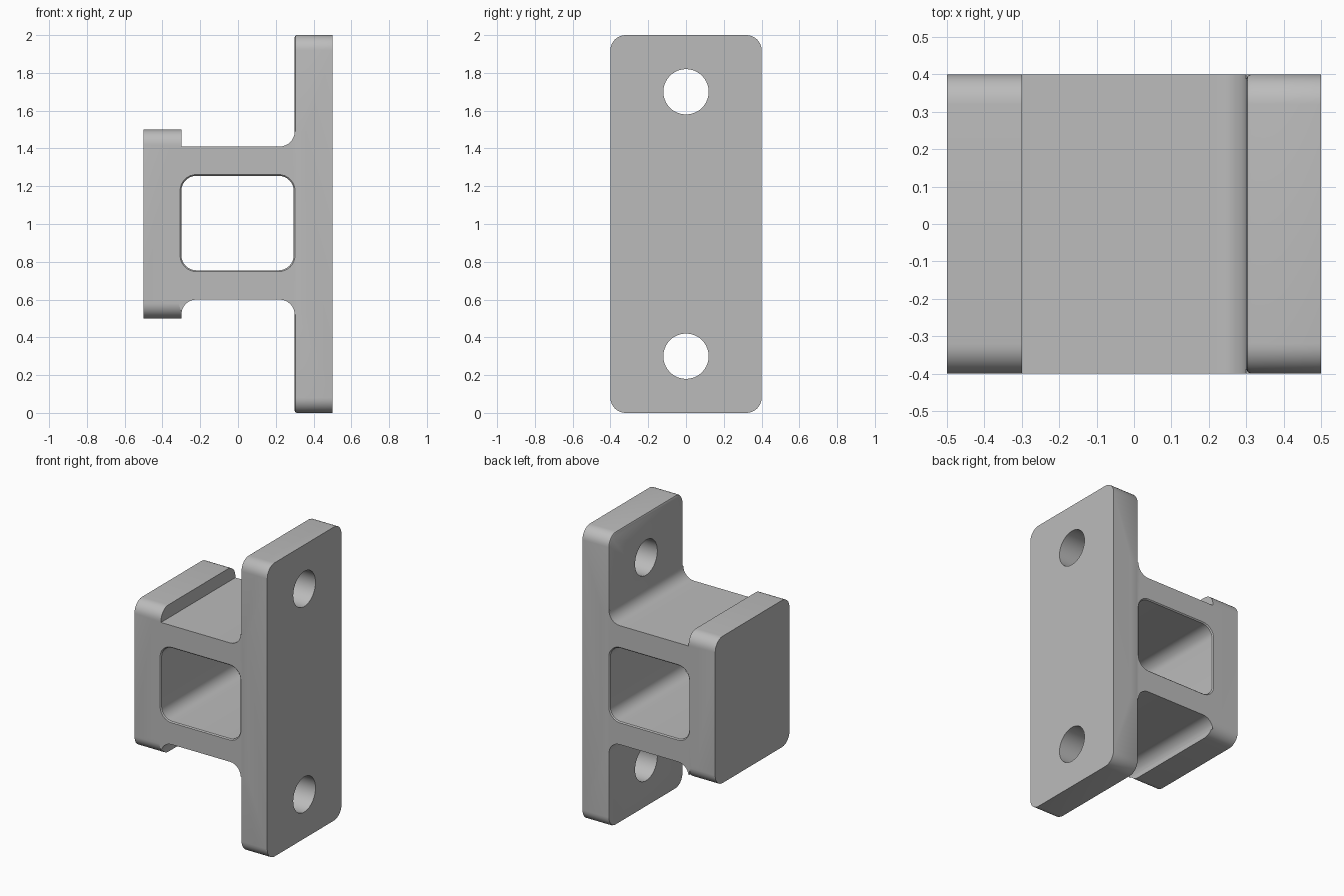
import bpy, bmesh
from math import sin, cos, pi, radians
from mathutils import Vector

old = bpy.data.objects.get("Cube")
if old:
    bpy.data.objects.remove(old, do_unlink=True)

grey = bpy.data.materials.new("satin grey")
grey.use_nodes = True
grey.diffuse_color = (0.5, 0.5, 0.5, 1)
grey.node_tree.nodes["Principled BSDF"].inputs["Base Color"].default_value = (0.5, 0.5, 0.5, 1)


def arc(cx, cy, r, start, end, n=8):
    """Points on an arc, angles in degrees."""
    angles = [radians(start + (end - start) * i / n) for i in range(n + 1)]
    return [(cx + r * cos(a), cy + r * sin(a)) for a in angles]


def rounded(x0, x1, y0, y1, r):
    return (arc(x1 - r, y1 - r, r, 0, 90) + arc(x0 + r, y1 - r, r, 90, 180)
            + arc(x0 + r, y0 + r, r, 180, 270) + arc(x1 - r, y0 + r, r, 270, 360))


def loft(name, rings):
    """Skin closed rings of 3D points and cap both ends."""
    bm = bmesh.new()
    loops = [[bm.verts.new(p) for p in ring] for ring in rings]
    for a, b in zip(loops, loops[1:]):
        for i in range(len(a)):
            j = (i + 1) % len(a)
            bm.faces.new((a[i], a[j], b[j], b[i]))
    bm.faces.new(loops[0])
    bm.faces.new(loops[-1])
    bmesh.ops.recalc_face_normals(bm, faces=bm.faces)
    mesh = bpy.data.meshes.new(name)
    bm.to_mesh(mesh)
    bm.free()
    mesh.materials.append(grey)
    ob = bpy.data.objects.new(name, mesh)
    bpy.context.collection.objects.link(ob)
    return ob


def slab(name, sections):
    """Loft side outlines (y, z) along x."""
    return loft(name, [[(x, y, z) for y, z in pts] for x, pts in sections])


def web_slab(name, sections):
    """Loft front outlines (x, z) along y."""
    return loft(name, [[(x, y, z) for x, z in pts] for y, pts in sections])


def combine(target, tool, operation):
    mod = target.modifiers.new(operation.title(), 'BOOLEAN')
    mod.operation, mod.object, mod.solver = operation, tool, 'EXACT'
    bpy.context.view_layer.objects.active = target
    bpy.ops.object.modifier_apply(modifier=mod.name)
    bpy.data.objects.remove(tool, do_unlink=True)


# Mounting plate, with a tiny eased edge on its inner side
e = 0.012
bracket = slab("mounting_bracket", [
    (0.3, rounded(-0.4 + e, 0.4 - e, e, 2 - e, 0.08 - e)),
    (0.3 + e / 3, rounded(-0.4 + e / 3, 0.4 - e / 3, e / 3, 2 - e / 3, 0.08 - e / 3)),
    (0.3 + e, rounded(-0.4, 0.4, 0, 2, 0.08)),
    (0.5, rounded(-0.4, 0.4, 0, 2, 0.08))])

# Smaller front pad
pad_outline = rounded(-0.4, 0.4, 0.5, 1.5, 0.08)
pad = slab("pad", [(-0.5, pad_outline), (-0.3, pad_outline)])
combine(bracket, pad, 'UNION')

# Connecting web with fillets running into the plate and pad
web_outline = ([(-0.36, 1.41)] + arc(0.22, 1.49, 0.08, 270, 360) + [(0.36, 1.49), (0.36, 0.52)]
               + arc(0.22, 0.52, 0.08, 0, 90) + arc(-0.22, 0.52, 0.08, 90, 173)
               + [(-0.32, 0.6), (-0.36, 0.6)])
web = web_slab("web", [(-0.4, web_outline), (0.4, web_outline)])
combine(bracket, web, 'UNION')

# Window between the two arms, flared slightly at each mouth
inner = rounded(-0.3, 0.295, 0.755, 1.255, 0.08)
outer = rounded(-0.31, 0.305, 0.745, 1.265, 0.09)
window = web_slab("window_cutter", [(-0.403, outer), (-0.393, inner),
                                    (0.393, inner), (0.403, outer)])
combine(bracket, window, 'DIFFERENCE')

# Bolt holes
for z in (0.3, 1.7):
    circle = arc(0, z, 0.12, 0, 360, 40)[:-1]
    hole = slab("hole_cutter", [(0.2, circle), (0.6, circle)])
    combine(bracket, hole, 'DIFFERENCE')

bpy.ops.object.select_all(action='DESELECT')
bracket.select_set(True)
bpy.context.view_layer.objects.active = bracket
bpy.ops.object.shade_smooth_by_angle(angle=radians(35))
